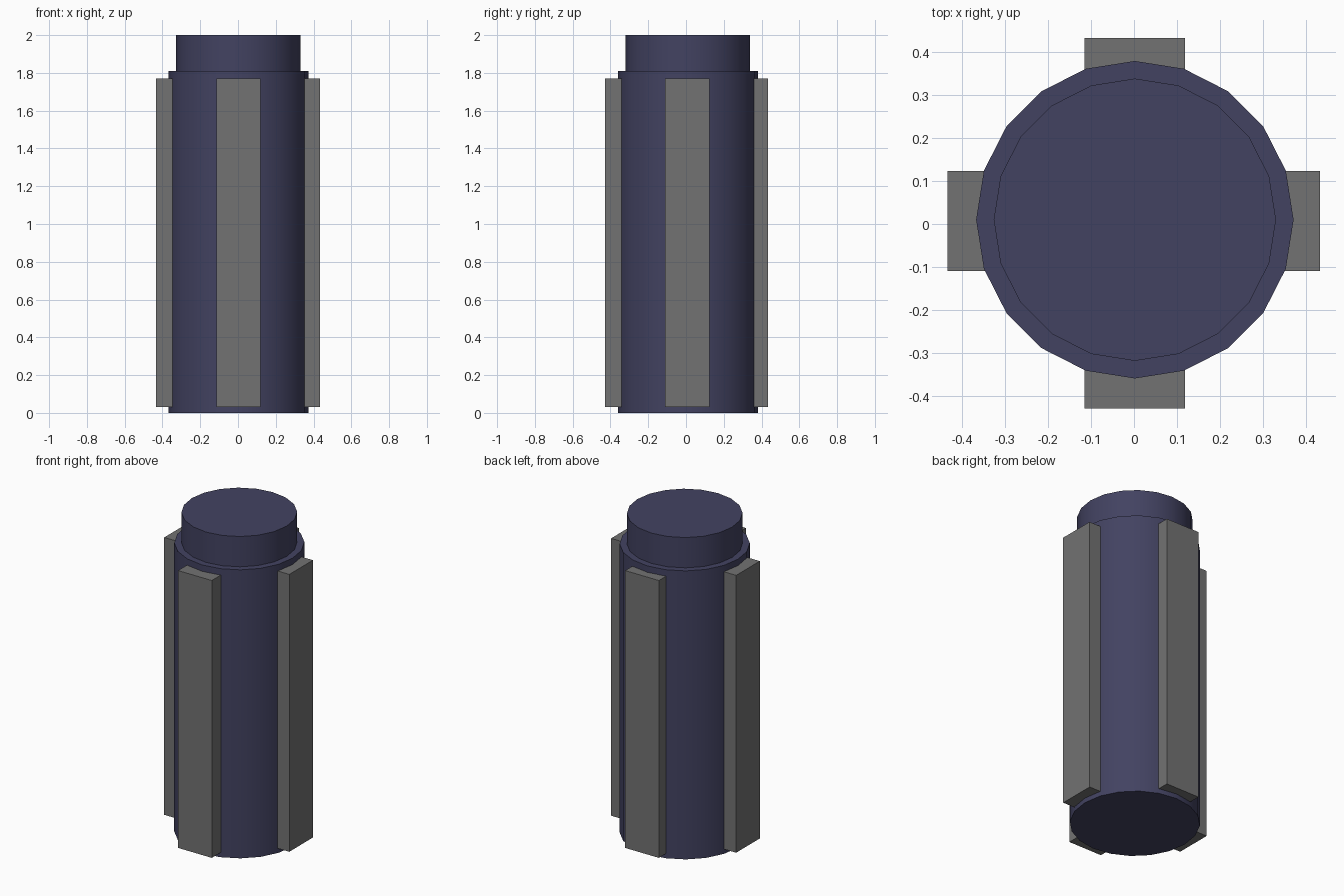
import bpy
import bmesh
from math import sin, cos, pi, radians

if "Cube" in bpy.data.objects:
    bpy.data.objects.remove(bpy.data.objects["Cube"])

SIDES = 20
CX, CY = 0.002, 0.01


def material(name, rgb):
    m = bpy.data.materials.new(name)
    m.diffuse_color = (*rgb, 1.0)
    m.use_nodes = True
    m.node_tree.nodes["Principled BSDF"].inputs["Base Color"].default_value = m.diffuse_color
    return m


def make_object(name, bm, mat):
    bmesh.ops.recalc_face_normals(bm, faces=bm.faces)
    mesh = bpy.data.meshes.new(name)
    bm.to_mesh(mesh)
    bm.free()
    mesh.materials.append(mat)
    ob = bpy.data.objects.new(name, mesh)
    bpy.context.collection.objects.link(ob)
    return ob


def lathe(name, profile, mat):
    """Closed solid turned from (radius, z) points."""
    bm = bmesh.new()
    rings = [[bm.verts.new((CX + r * cos(2 * pi * i / SIDES),
                            CY + r * sin(2 * pi * i / SIDES), z))
              for i in range(SIDES)] for r, z in profile]
    for a, b in zip(rings, rings[1:]):
        for i in range(SIDES):
            j = (i + 1) % SIDES
            bm.faces.new((a[i], a[j], b[j], b[i]))
    bm.faces.new(rings[0])
    bm.faces.new(rings[-1])
    return make_object(name, bm, mat)


def box(name, lo, hi, mat):
    bm = bmesh.new()
    bmesh.ops.create_cube(bm, size=1)
    for v in bm.verts:
        v.co = [l + (h - l) * (c + 0.5) for l, h, c in zip(lo, hi, v.co)]
    return make_object(name, bm, mat)


navy = material("navy", (0.055, 0.055, 0.12))
grey = material("dark_grey", (0.17, 0.17, 0.17))

# Stepped cylinder: main barrel with a narrower neck
body = lathe("barrel", [(0.37, 0), (0.37, 1.81), (0.329, 1.81), (0.329, 2.0)], navy)
bpy.context.view_layer.objects.active = body
body.select_set(True)
bpy.ops.object.shade_smooth_by_angle(angle=radians(30))

# Four ribs set into the barrel
W, Z0, Z1, INNER = 0.117, 0.03, 1.77, 0.3
for name, lo, hi in (
        ("rib_right", (INNER, -0.11), (0.433, 0.124)),
        ("rib_left", (-0.435, -0.11), (-INNER, 0.124)),
        ("rib_back", (CX - W, INNER), (CX + W, 0.433)),
        ("rib_front", (CX - W, -0.43), (CX + W, -INNER))):
    box(name, (*lo, Z0), (*hi, Z1), grey)
